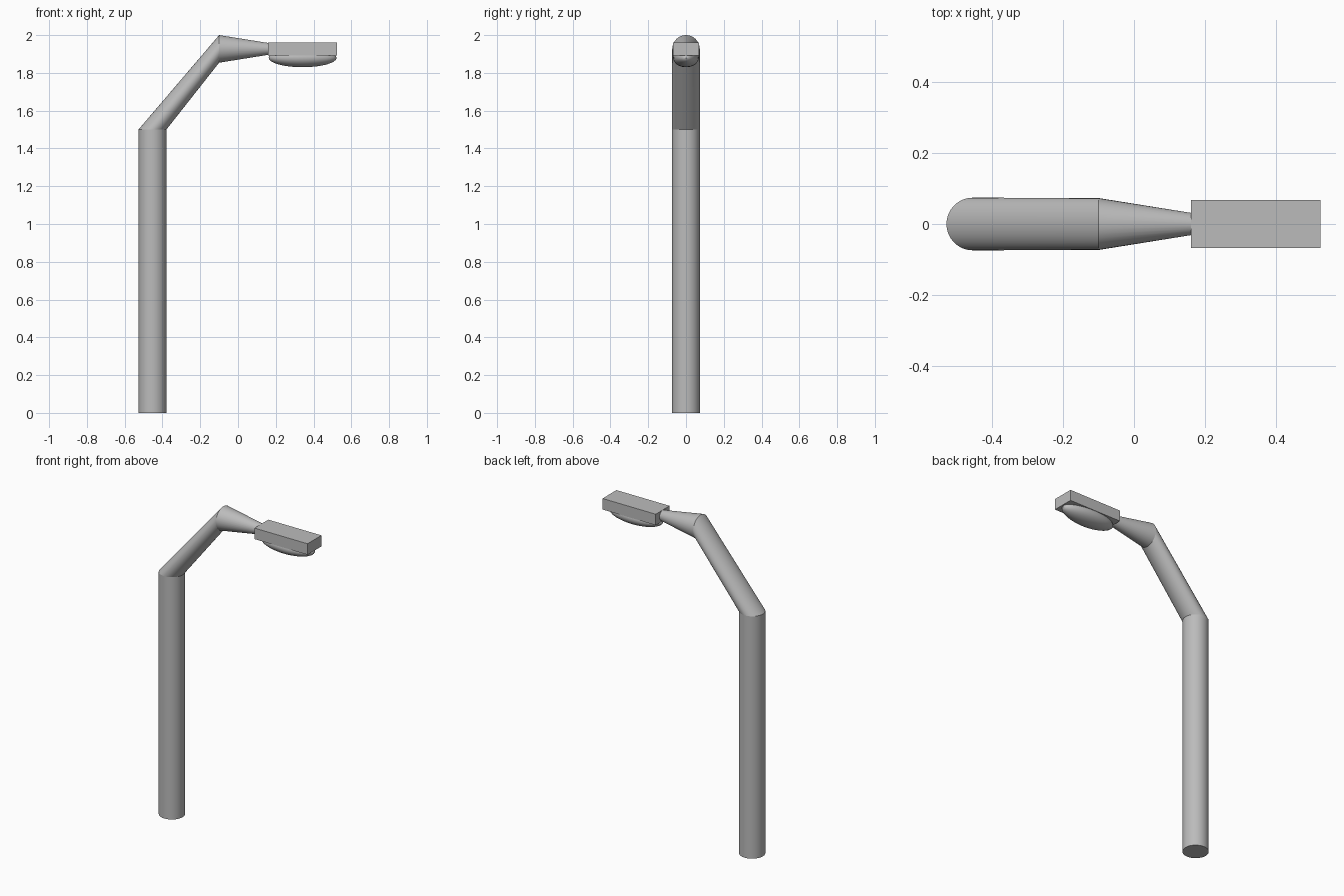
import bpy, bmesh, math
from mathutils import Vector

cube = bpy.data.objects.get("Cube")
if cube:
    bpy.data.objects.remove(cube, do_unlink=True)

grey = bpy.data.materials.new("grey metal")
grey.use_nodes = True
colour = (0.5, 0.5, 0.5, 1)
grey.diffuse_color = colour
grey.node_tree.nodes["Principled BSDF"].inputs["Base Color"].default_value = colour

SIDES = 32


def finish(name, bm, smooth=True):
    bmesh.ops.recalc_face_normals(bm, faces=bm.faces)
    mesh = bpy.data.meshes.new(name)
    bm.to_mesh(mesh)
    bm.free()
    mesh.materials.append(grey)
    obj = bpy.data.objects.new(name, mesh)
    bpy.context.collection.objects.link(obj)
    if smooth:
        bpy.ops.object.select_all(action='DESELECT')
        obj.select_set(True)
        bpy.context.view_layer.objects.active = obj
        bpy.ops.object.shade_smooth_by_angle(angle=math.radians(35))
    return obj


def section(name, start, end):
    """Tube between two rings, each given as centre, radius and in-plane axis."""
    bm = bmesh.new()
    rings = []
    for centre, radius, axis in (start, end):
        ring = []
        for i in range(SIDES):
            a = 2 * math.pi * i / SIDES
            offset = Vector(axis) * math.cos(a) + Vector((0, math.sin(a), 0))
            ring.append(bm.verts.new(Vector(centre) + offset * radius))
        rings.append(ring)
        bm.faces.new(ring)
    low, high = rings
    for i in range(SIDES):
        j = (i + 1) % SIDES
        bm.faces.new((low[i], low[j], high[j], high[i]))
    return finish(name, bm)


# Rings along the bent pole: flat at the elbow, upright at the top bend
ACROSS, DOWN = (1, 0, 0), (0, 0, -1)
base = ((-0.453, 0, 0), 0.074, ACROSS)
elbow = ((-0.453, 0, 1.5), 0.074, ACROSS)
bend = ((-0.1, 0, 1.927), 0.073, DOWN)
tip = ((0.162, 0, 1.927), 0.031, DOWN)

section("pole", base, elbow)
section("sloping_arm", elbow, bend)
section("tapered_neck", bend, tip)

# Lamp housing
bm = bmesh.new()
bmesh.ops.create_cube(bm, size=1)
bmesh.ops.scale(bm, vec=(0.364, 0.136, 0.068), verts=bm.verts)
bmesh.ops.translate(bm, vec=(0.342, 0, 1.926), verts=bm.verts)
finish("lamp_housing", bm, smooth=False)

# Flattened lens under the housing
bm = bmesh.new()
bmesh.ops.create_uvsphere(bm, u_segments=32, v_segments=16, radius=1)
bmesh.ops.scale(bm, vec=(0.18, 0.068, 0.05), verts=bm.verts)
bmesh.ops.translate(bm, vec=(0.342, 0, 1.88), verts=bm.verts)
finish("lamp_lens", bm)
